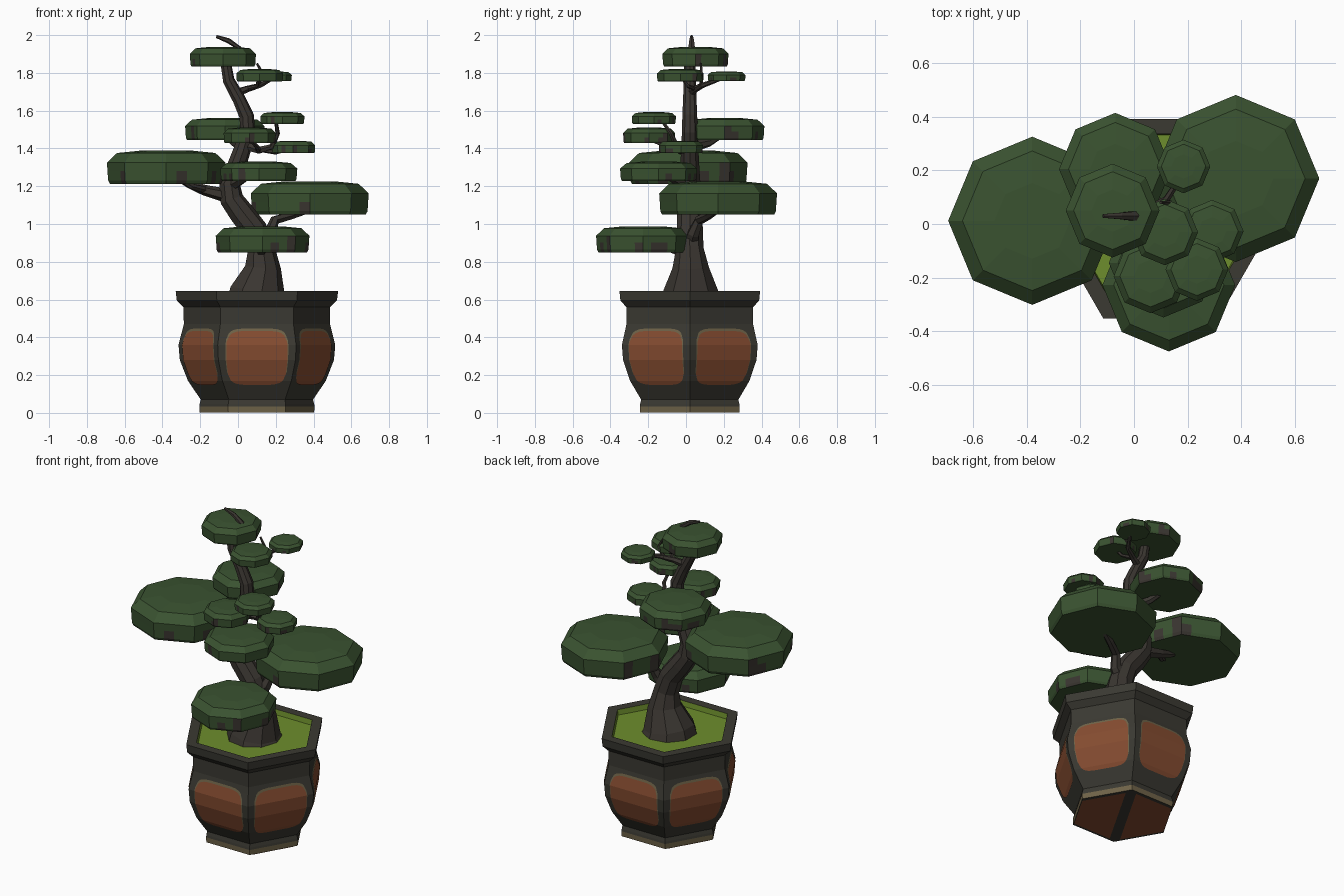
import bpy, bmesh, math, random
from mathutils import Vector

if "Cube" in bpy.data.objects:
    bpy.data.objects.remove(bpy.data.objects["Cube"])
random.seed(4)


def mat(name, rgb):
    m = bpy.data.materials.new(name)
    m.diffuse_color = (*rgb, 1)
    m.use_nodes = True
    m.node_tree.nodes["Principled BSDF"].inputs["Base Color"].default_value = m.diffuse_color
    return m


GLAZE = mat("dark glaze", (.043, .041, .032))
CLAY = mat("terracotta", (.235, .072, .03))
TAN = mat("tan edging", (.16, .125, .065))
MOSS = mat("moss green", (.155, .27, .026))
BARK = mat("bark brown", (.042, .036, .03))
LEAF = mat("leaf green", (.042, .085, .03))


def finish(name, bm, mats, recalc=True):
    if recalc:
        bmesh.ops.recalc_face_normals(bm, faces=bm.faces)
    me = bpy.data.meshes.new(name)
    bm.to_mesh(me)
    bm.free()
    for m in mats:
        me.materials.append(m)
    ob = bpy.data.objects.new(name, me)
    bpy.context.collection.objects.link(ob)
    return ob


def skin(bm, rings, mat_rule=lambda row, col: 0, caps=(0, 0)):
    """Bridge equal-sized point loops and cap both ends."""
    vs = [[bm.verts.new(p) for p in r] for r in rings]
    n = len(vs[0])
    for j in range(len(vs) - 1):
        for i in range(n):
            k = (i + 1) % n
            f = bm.faces.new((vs[j][i], vs[j][k], vs[j + 1][k], vs[j + 1][i]))
            f.material_index = mat_rule(j, i)
    bm.faces.new(vs[0][::-1]).material_index = caps[0]
    bm.faces.new(vs[-1]).material_index = caps[1]


# ---- hexagonal pot: profile of (corner radius, height)
PX, PY = .10, .02
BODY = [(.303, .003), (.305, .035), (.303, .048), (.297, .07), (.365, .17), (.408, .28),
        (.415, .36), (.397, .43), (.387, .47), (.388, .56)]
RIM = [(.424, .595), (.43, .645), (.365, .645), (.36, .612)]
MATROW = {0: 1, len(BODY) + 2: 2}


def hexring(r, z):
    return [(PX + r * math.cos(math.radians(60 * i)),
             PY + r * math.sin(math.radians(60 * i)), z) for i in range(6)]


bm = bmesh.new()
skin(bm, [hexring(r, z) for r, z in BODY + RIM], lambda j, i: MATROW.get(j, 0), (0, 2))
finish("pot", bm, [GLAZE, TAN, MOSS])


def body_radius(z):
    for (r0, z0), (r1, z1) in zip(BODY, BODY[1:]):
        if z0 <= z <= z1:
            return r0 + (r1 - r0) * (z - z0) / (z1 - z0)


# ---- rounded panels that follow the bulge of each pot side
def panels(name, material, zc, half_h, half_w, off):
    ts = [-.995, -.97, -.92, -.83, -.6, 0, .6, .83, .92, .97, .995]
    zs = sorted([zc + t * half_h for t in ts] +
                [z for r, z in BODY if abs(z - zc) < half_h * .99])
    bm = bmesh.new()
    for k in range(6):
        a = math.radians(30 + 60 * k)
        n, t = Vector((math.cos(a), math.sin(a), 0)), Vector((-math.sin(a), math.cos(a), 0))
        rows = []
        for z in zs:
            r = body_radius(z)
            w = half_w * math.sqrt(r / .415) * (1 - abs((z - zc) / half_h) ** 5) ** .2
            c = Vector((PX, PY, z)) + n * (r * math.cos(math.pi / 6) + off)
            rows.append((bm.verts.new(c - t * w), bm.verts.new(c + t * w)))
        for p, q in zip(rows, rows[1:]):
            bm.faces.new((p[0], p[1], q[1], q[0]))
    finish(name, bm, [material], recalc=False)


panels("panel_edging", TAN, .302, .145, .167, .002)
panels("clay_panels", CLAY, .291, .143, .163, .004)

# ---- two clay halves under the pot, with a dark seam between them
bm = bmesh.new()
for s in (60, 240):
    mid = math.radians(s + 90)
    shift = Vector((math.cos(mid), math.sin(mid), 0)) * .03
    pts = [Vector((math.cos(math.radians(s + 60 * i)), math.sin(math.radians(s + 60 * i)), 0)) * .265
           for i in range(4)]
    bm.faces.new([bm.verts.new(p + shift + Vector((PX, PY, 0))) for p in reversed(pts)])
finish("base_panels", bm, [CLAY], recalc=False)


# ---- trunk and branches: faceted tubes through (x, y, z, radius)
def tube(name, pts, sides=6):
    ps = [Vector(p[:3]) for p in pts]
    rings = []
    for i, p in enumerate(ps):
        d = (ps[min(i + 1, len(ps) - 1)] - ps[max(i - 1, 0)]).normalized()
        q = Vector((0, 0, 1)).rotation_difference(d)
        rings.append([p + q @ Vector((math.cos(2 * math.pi * s / sides) * pts[i][3],
                                      math.sin(2 * math.pi * s / sides) * pts[i][3], 0))
                      for s in range(sides)])
    bm = bmesh.new()
    skin(bm, rings)
    finish(name, bm, [BARK])


tube("trunk", [(.10, .025, .59, .17), (.10, .025, .645, .15), (.13, .025, .77, .098),
               (.12, .02, .87, .074), (.085, .02, .97, .07), (.015, .02, 1.06, .068),
               (-.035, .02, 1.13, .064), (-.045, .02, 1.21, .058), (-.015, .02, 1.29, .052),
               (.02, .02, 1.39, .047), (.05, .02, 1.49, .042), (.045, .02, 1.57, .04),
               (.005, .02, 1.66, .036), (-.05, .02, 1.76, .032), (-.065, .02, 1.85, .03),
               (-.03, .025, 1.91, .024)], 9)
tube("tip_branch", [(-.05, .025, 1.88, .026), (.0, .03, 1.935, .02), (-.05, .03, 1.97, .014),
                    (-.115, .03, 1.993, .008)])
tube("left_branch", [(.0, .02, 1.11, .045), (-.08, .02, 1.155, .036), (-.18, .02, 1.18, .028),
                     (-.26, .01, 1.21, .02), (-.33, .01, 1.25, .014)])
tube("left_twig", [(-.17, .02, 1.18, .02), (-.25, -.05, 1.2, .016), (-.31, -.09, 1.24, .012)])
tube("right_branch", [(.10, .02, .88, .05), (.17, .04, .95, .034), (.195, .07, 1.02, .026),
                      (.28, .12, 1.045, .022), (.38, .17, 1.075, .016)])
tube("front_branch", [(.12, .0, .85, .035), (.13, -.1, .88, .026), (.13, -.2, .9, .016)])
tube("back_branch", [(.03, .03, 1.41, .03), (-.02, .12, 1.43, .022), (-.06, .19, 1.47, .014)])
tube("mid_branch", [(-.03, .0, 1.21, .035), (.04, -.08, 1.25, .024), (.1, -.13, 1.27, .014)])
tube("fork_branch", [(.03, .02, 1.42, .028), (.11, -.02, 1.39, .02), (.18, -.05, 1.41, .016),
                     (.21, -.08, 1.48, .012), (.2, -.13, 1.55, .009)])
tube("fork_twig_low", [(.13, -.025, 1.395, .016), (.2, -.03, 1.38, .013), (.27, -.025, 1.4, .01)])
tube("fork_twig_front", [(.11, -.02, 1.39, .016), (.1, -.1, 1.41, .013), (.07, -.17, 1.44, .01)])
tube("upper_branch", [(-.02, .02, 1.69, .024), (.05, .05, 1.715, .018), (.12, .09, 1.735, .014),
                      (.185, .19, 1.77, .009)])
tube("upper_twig", [(.1, .08, 1.73, .012), (.135, .08, 1.79, .009), (.1, .08, 1.85, .006)])
tube("upper_twig_front", [(.05, .05, 1.715, .013), (.1, .01, 1.73, .01), (.11, -.02, 1.77, .008)])


# ---- octagonal foliage pads with scattered bark-coloured flecks on the sides
SHAPE = [(.95, 0), (.98, .1), (.99, .38), (1, .64), (.83, .93), (.45, 1)]
SPLIT = 4


def pad(name, x, y, r, z0, z1):
    corner = [Vector((math.cos(math.pi * i / 4), math.sin(math.pi * i / 4), 0)) for i in range(8)]
    loop = [corner[i].lerp(corner[(i + 1) % 8], j / SPLIT) for i in range(8) for j in range(SPLIT)]
    rings = [[Vector((x, y, z0 + h * (z1 - z0))) + p * r * s for p in loop] for s, h in SHAPE]
    bm = bmesh.new()
    fleck = [random.random() < .2 for _ in loop]
    skin(bm, rings, lambda j, i: int(fleck[i] and (j < 2 or (j == 2 and i % 3 == 0))))
    finish(name, bm, [LEAF, BARK])


PADS = {"left": (-.38, .012, .314, 1.213, 1.388), "right": (.38, .17, .312, 1.05, 1.225),
        "front_low": (.13, -.228, .248, .85, .987), "back": (-.07, .205, .21, 1.445, 1.56),
        "crown": (-.08, .05, .175, 1.835, 1.937), "middle": (.11, -.145, .204, 1.228, 1.33),
        "front_small": (.062, -.195, .138, 1.428, 1.51), "front_high": (.235, -.17, .117, 1.53, 1.592),
        "right_small": (.292, -.027, .117, 1.375, 1.44), "upper": (.115, -.03, .124, 1.755, 1.82),
        "upper_back": (.185, .215, .1, 1.757, 1.807)}
for n, p in PADS.items():
    pad("foliage_" + n, *p)
